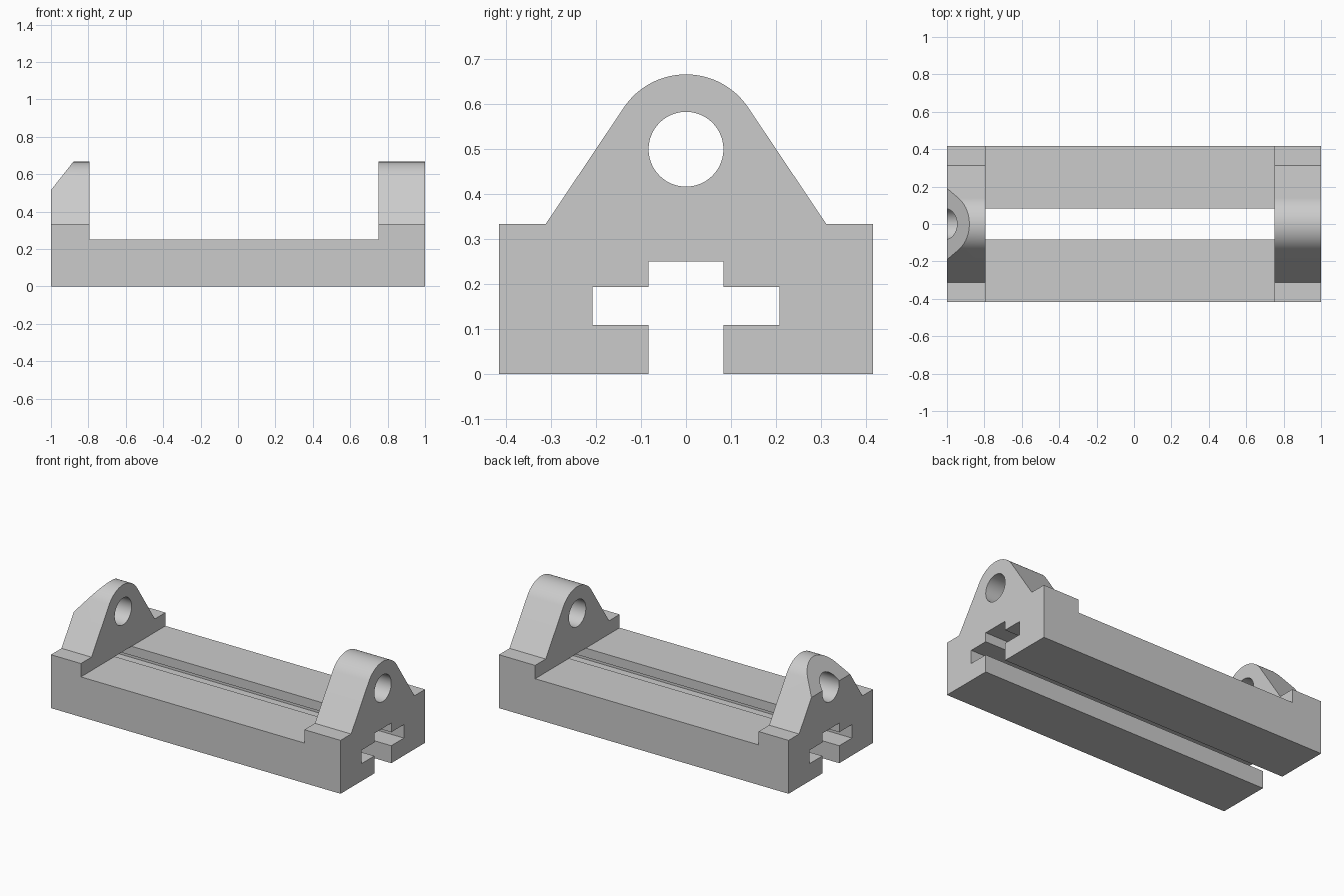
import bpy, bmesh, math

if "Cube" in bpy.data.objects:
    bpy.data.objects.remove(bpy.data.objects["Cube"], do_unlink=True)

HALF_W, SHOULDER, FOOT = 0.4167, 0.3333, 0.3125
AXIS, ARCH_R, BORE_R = 0.5, 0.1667, 0.0833
DECK, GAP, SLOT_W = 0.25, 0.0833, 0.2083

grey = bpy.data.materials.new("plain grey")
grey.use_nodes = True
grey.diffuse_color = (0.6, 0.6, 0.6, 1)
grey.node_tree.nodes["Principled BSDF"].inputs["Base Color"].default_value = grey.diffuse_color


def prism(name, points, axis, start, end):
    """Extrude a profile along x (points are y, z) or along y (points are x, z)."""
    bm = bmesh.new()
    place = (lambda a, b: (start, a, b)) if axis == "x" else (lambda a, b: (a, start, b))
    face = bm.faces.new([bm.verts.new(place(a, b)) for a, b in points])
    grown = bmesh.ops.extrude_face_region(bm, geom=[face])["geom"]
    verts = [v for v in grown if isinstance(v, bmesh.types.BMVert)]
    shift = end - start
    bmesh.ops.translate(bm, verts=verts, vec=(shift, 0, 0) if axis == "x" else (0, shift, 0))
    bmesh.ops.recalc_face_normals(bm, faces=bm.faces)
    mesh = bpy.data.meshes.new(name)
    bm.to_mesh(mesh)
    bm.free()
    obj = bpy.data.objects.new(name, mesh)
    bpy.context.collection.objects.link(obj)
    mesh.materials.append(grey)
    return obj


def arc(radius, a0, a1, steps):
    angles = [a0 + (a1 - a0) * i / steps for i in range(steps + 1)]
    return [(radius * math.cos(a), AXIS + radius * math.sin(a)) for a in angles]


def mirrored(half):
    return half + [(-y, z) for y, z in reversed(half)]


# Bracket outline: straight flanks run tangent into the rounded top
drop = SHOULDER - AXIS
tangent = math.atan2(drop, FOOT) + math.acos(ARCH_R / math.hypot(FOOT, drop))
outline = [(-HALF_W, SHOULDER), (-HALF_W, 0), (HALF_W, 0), (HALF_W, SHOULDER), (FOOT, SHOULDER)]
outline += arc(ARCH_R, tangent, math.pi - tangent, 32) + [(-FOOT, SHOULDER)]
body = prism("slide_bracket", outline, "x", -1, 1)

# Cutters: open deck, stepped slot, bore and bevelled end
cutters = [
    prism("deck_cutter", [(-0.793, DECK), (0.75, DECK), (0.75, 1), (-0.793, 1)], "y", -1, 1),
    prism("slot_cutter", mirrored([(GAP, -0.1), (GAP, 0.109), (SLOT_W, 0.109),
                                   (SLOT_W, 0.193), (GAP, 0.193), (GAP, DECK)]), "x", -1.1, 1.1),
    prism("bore_cutter", arc(BORE_R, 0, math.tau, 64)[:-1], "x", -1.1, 1.1),
    prism("bevel_cutter", [(-1.12, 0.363), (-0.76, 0.819), (-1.12, 0.819)], "y", -1, 1),
]
bpy.context.view_layer.objects.active = body
body.select_set(True)
for cutter in cutters:
    mod = body.modifiers.new(cutter.name, "BOOLEAN")
    mod.operation, mod.solver, mod.object = "DIFFERENCE", "EXACT", cutter
    bpy.ops.object.modifier_apply(modifier=mod.name)
for cutter in cutters:
    bpy.data.objects.remove(cutter, do_unlink=True)

bpy.ops.object.shade_smooth_by_angle(angle=math.radians(25))
